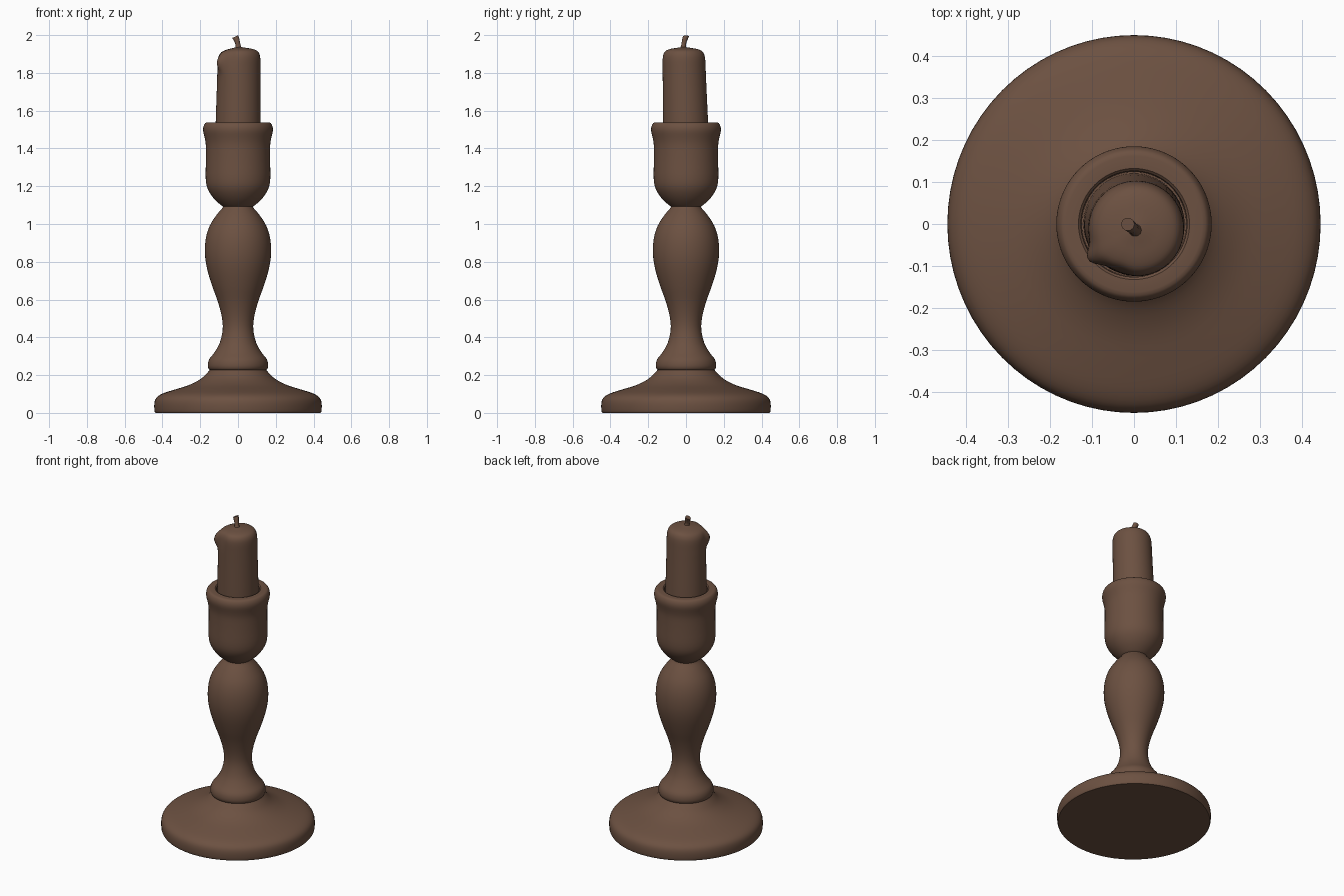
import bpy, bmesh, math
from mathutils import Vector

cube = bpy.data.objects.get("Cube")
if cube:
    bpy.data.objects.remove(cube, do_unlink=True)

brown = bpy.data.materials.new("warm brown")
brown.use_nodes = True
colour = (0.15, 0.082, 0.053, 1)
brown.diffuse_color = colour
bsdf = brown.node_tree.nodes["Principled BSDF"]
bsdf.inputs["Base Color"].default_value = colour
bsdf.inputs["Roughness"].default_value = 0.8


def smooth_path(points, steps=3):
    """Catmull-Rom curve through (radius, height) points."""
    p = [Vector(q) for q in points]
    p = [p[0]] + p + [p[-1]]
    out = []
    for a, b, c, d in zip(p, p[1:], p[2:], p[3:]):
        for i in range(steps):
            t = i / steps
            out.append(b + 0.5 * t * (c - a + t * (2*a - 5*b + 4*c - d + t * (3*(b - c) + d - a))))
    return out + [p[-1]]


def lathe(name, profile, sides=72, deform=None):
    """Spin a profile about z; cap both ends; optionally reshape each point."""
    bm = bmesh.new()
    rings = []
    for r, z in profile:
        ring = []
        for i in range(sides):
            a = math.tau * i / sides
            co = (r * math.cos(a), r * math.sin(a), z)
            ring.append(bm.verts.new(deform(r, a, z) if deform else co))
        rings.append(ring)
    for low, high in zip(rings, rings[1:]):
        for i in range(sides):
            j = (i + 1) % sides
            bm.faces.new((low[i], low[j], high[j], high[i]))
    bm.faces.new(rings[0][::-1])
    bm.faces.new(rings[-1])
    bmesh.ops.recalc_face_normals(bm, faces=bm.faces)
    mesh = bpy.data.meshes.new(name)
    bm.to_mesh(mesh)
    bm.free()
    mesh.materials.append(brown)
    obj = bpy.data.objects.new(name, mesh)
    bpy.context.collection.objects.link(obj)
    bpy.ops.object.select_all(action='DESELECT')
    obj.select_set(True)
    bpy.context.view_layer.objects.active = obj
    bpy.ops.object.shade_smooth_by_angle(angle=math.radians(40))
    return obj


# Wide round foot, very slightly oval
base = lathe("base", smooth_path([
    (.437, 0), (.442, .01), (.443, .05), (.432, .08), (.40, .102), (.34, .122),
    (.26, .147), (.20, .178), (.165, .21), (.145, .232)]))
base.scale.y = 1.012

# Turned stem with collar, waist and belly
lathe("stem", smooth_path([
    (.14, .227), (.153, .23), (.16, .25), (.153, .283), (.125, .32), (.097, .37),
    (.081, .44), (.086, .51), (.107, .59), (.136, .67), (.163, .76), (.175, .84),
    (.171, .92), (.15, .99), (.112, 1.05), (.08, 1.088), (.078, 1.10)]))

# Cup with flared lip and a socket
cup_outside = smooth_path([
    (.07, 1.088), (.088, 1.098), (.128, 1.135), (.16, 1.185), (.171, 1.24),
    (.170, 1.33), (.170, 1.41), (.175, 1.45), (.184, 1.49), (.183, 1.515), (.174, 1.533), (.162, 1.538)])
lathe("cup", cup_outside + [Vector(q) for q in ((.132, 1.537), (.126, 1.531), (.124, 1.45))])


def bump(value, centre, width):
    return math.exp(-((value - centre) / width) ** 2)


def melt(r, a, z):
    """Lean the candle forward and swell a wax drip near its rim."""
    up = max(0, (z - 1.45) / 0.45)
    drip = bump(a, math.radians(213), .2) * bump(z, 1.865, .045)
    dent = bump(a, math.radians(250), .25) * bump(z, 1.9, .06)
    r += (.024 * drip - .006 * dent) * min(1, r / .1)
    x, y = r * math.cos(a), r * math.sin(a)
    sag = .10 * min(0, x + .02) * up if z > 1.8 else 0
    return (x + .006 * up, y - .012 * up, z + sag)


# Candle stub with a softened, mounded top
lathe("candle", smooth_path([
    (.12, 1.45), (.119, 1.55), (.117, 1.65), (.115, 1.75), (.114, 1.82), (.113, 1.87),
    (.108, 1.898), (.095, 1.917), (.07, 1.927), (.04, 1.932), (.015, 1.936), (.004, 1.937)]), deform=melt)


# Bent, slightly flared wick
def bend(r, a, z):
    t = (z - 1.92) / .08
    tilt = r * math.cos(a) * .5
    return (.003 - .022 * t * t + r * math.cos(a), -.015 + .018 * t * t + r * math.sin(a), z + tilt * t)


lathe("wick", smooth_path([(.022, 1.92), (.014, 1.94), (.013, 1.96), (.015, 1.98), (.016, 1.992)]),
      sides=10, deform=bend)
